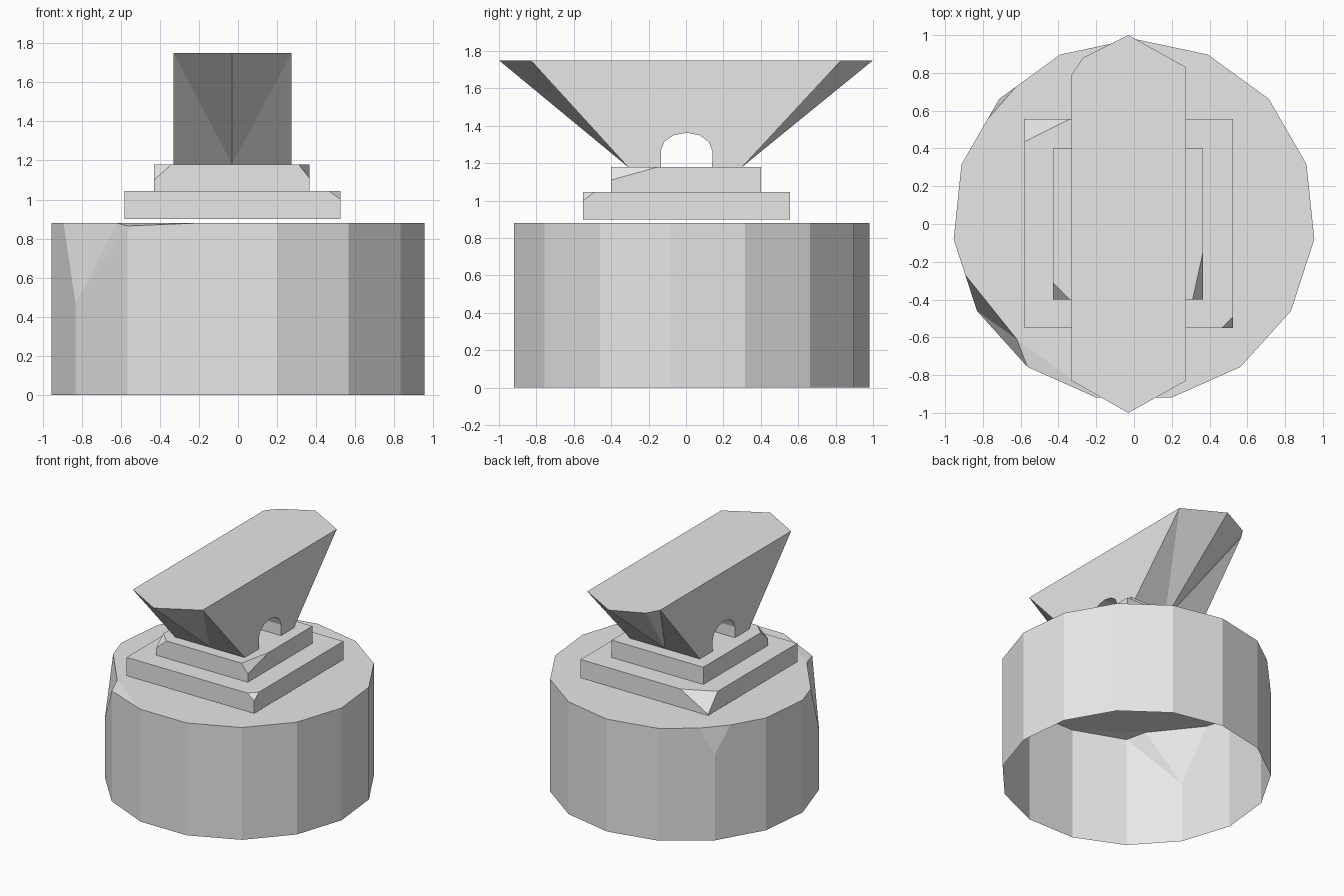
import bpy, bmesh, math
from mathutils import Vector

cube = bpy.data.objects.get("Cube")
if cube:
    bpy.data.objects.remove(cube, do_unlink=True)

grey = bpy.data.materials.new("plain_grey")
grey.use_nodes = True
grey.diffuse_color = (0.8, 0.8, 0.8, 1)
grey.node_tree.nodes["Principled BSDF"].inputs["Base Color"].default_value = (0.8, 0.8, 0.8, 1)


def finish(bm, name):
    mesh = bpy.data.meshes.new(name)
    bm.to_mesh(mesh)
    bm.free()
    mesh.materials.append(grey)
    obj = bpy.data.objects.new(name, mesh)
    bpy.context.collection.objects.link(obj)
    return obj


def chipped_block(name, low, high, chips):
    """Box with top corners sliced off; each chip is (x side, y side, dx, dy, dz)."""
    bm = bmesh.new()
    bmesh.ops.create_cube(bm, size=1)
    low, high = Vector(low), Vector(high)
    for v in bm.verts:
        v.co = [(low[k] + high[k]) / 2 + v.co[k] * (high[k] - low[k]) for k in range(3)]
    for sx, sy, dx, dy, dz in chips:
        corner = Vector((high.x if sx > 0 else low.x, high.y if sy > 0 else low.y, high.z))
        normal = Vector((sx / dx, sy / dy, 1 / dz)).normalized()
        point = corner - Vector((sx * dx, 0, 0))
        cut = bmesh.ops.bisect_plane(bm, geom=bm.verts[:] + bm.edges[:] + bm.faces[:],
                                     plane_co=point, plane_no=normal, clear_outer=True)
        rim = [e for e in cut["geom_cut"] if isinstance(e, bmesh.types.BMEdge)]
        bmesh.ops.edgeloop_fill(bm, edges=rim)
    bmesh.ops.recalc_face_normals(bm, faces=bm.faces[:])
    return finish(bm, name)


# Stump: open-bottomed drum with two broken rim areas
SIDES, RADIUS, TOP = 15, 0.96, 0.88
lowered = {2: 0.67, 5: 0.47, 6: 0.865}
notches = {1: 0.72, 2: 0.3, 4: 0.5}
bm = bmesh.new()
base, rim, notch = [], [], {}
for i in range(SIDES):
    a = math.pi / 2 + math.tau * i / SIDES
    x, y = RADIUS * math.cos(a), 0.02 + RADIUS * math.sin(a)
    base.append(bm.verts.new((x, y, 0)))
    rim.append(bm.verts.new((x, y, lowered.get(i, TOP))))
for i, t in notches.items():
    p = base[i].co.lerp(base[i + 1].co, t)
    notch[i] = bm.verts.new((p.x, p.y, TOP))
inner = bm.verts.new((-0.62, -0.61, TOP))
cap = []
for i in range(SIDES):
    j = (i + 1) % SIDES
    middle = [notch[i]] if i in notch else []
    bm.faces.new([base[i], base[j], rim[j]] + middle + [rim[i]])
    if i == 5:
        cap.append(inner)
    cap += ([] if i in lowered else [rim[i]]) + middle
bm.faces.new(cap)
for tri in ((notch[1], rim[2], notch[2]), (notch[4], rim[5], inner),
            (inner, rim[5], rim[6]), (inner, rim[6], rim[7])):
    bm.faces.new(tri)
finish(bm, "stump")

# Stepped foot
chipped_block("lower_plinth", (-0.58, -0.55, 0.9), (0.525, 0.555, 1.045),
              [(1, -1, 0.06, 0.06, 0.045), (-1, 1, 0.24, 0.12, 0.135)])
chipped_block("upper_plinth", (-0.43, -0.4, 1.04), (0.365, 0.4, 1.18),
              [(-1, -1, 0.09, 0.09, 0.08), (1, -1, 0.055, 0.25, 0.07)])

# Anvil body: flared profile with an arch through it and a pointed prow at each end
LEFT, RIGHT, MID, FOOT, FACE = -0.33, 0.275, -0.03, 1.18, 1.75
arch = [(-0.135, FOOT)]
for k in range(7):
    a = math.pi - math.pi * k / 6
    arch.append((0.003 + 0.138 * math.cos(a), 1.265 + 0.098 * math.sin(a)))
arch.append((0.14, FOOT))
bm = bmesh.new()


def side(x, back):
    profile = [(-0.83, FACE), (-0.31, FOOT)] + arch + [(0.3, FOOT), (back, FACE)]
    return [bm.verts.new((x, y, z)) for y, z in profile]


near, far = side(RIGHT, 0.83), side(LEFT, 0.79)
bm.faces.new(near)
bm.faces.new(far[::-1])
for k in range(2, len(near) - 3):
    bm.faces.new((near[k], far[k], far[k + 1], near[k + 1]))
tips = [bm.verts.new((MID, y, FACE)) for y in (-1, 1)]
toes = [bm.verts.new((MID, y, FOOT)) for y in (-0.31, 0.3)]
broken = bm.verts.new((-0.27, 0.88, 1.745))
bm.faces.new((near[1], toes[0], far[1], far[2], near[2]))
bm.faces.new((near[-3], far[-3], far[-2], toes[1], near[-2]))
ends = [(tips[0], toes[0], near[0]), (near[0], toes[0], near[1]),
        (tips[0], far[0], toes[0]), (far[0], far[1], toes[0]),
        (tips[1], near[-1], toes[1]), (near[-1], near[-2], toes[1]),
        (tips[1], toes[1], broken), (broken, toes[1], far[-1]),
        (far[-1], toes[1], far[-2])]
for tri in ends:
    bm.faces.new(tri)
bm.faces.new((tips[0], near[0], near[-1], tips[1], broken, far[-1], far[0]))
bmesh.ops.recalc_face_normals(bm, faces=bm.faces[:])
finish(bm, "anvil_body")
